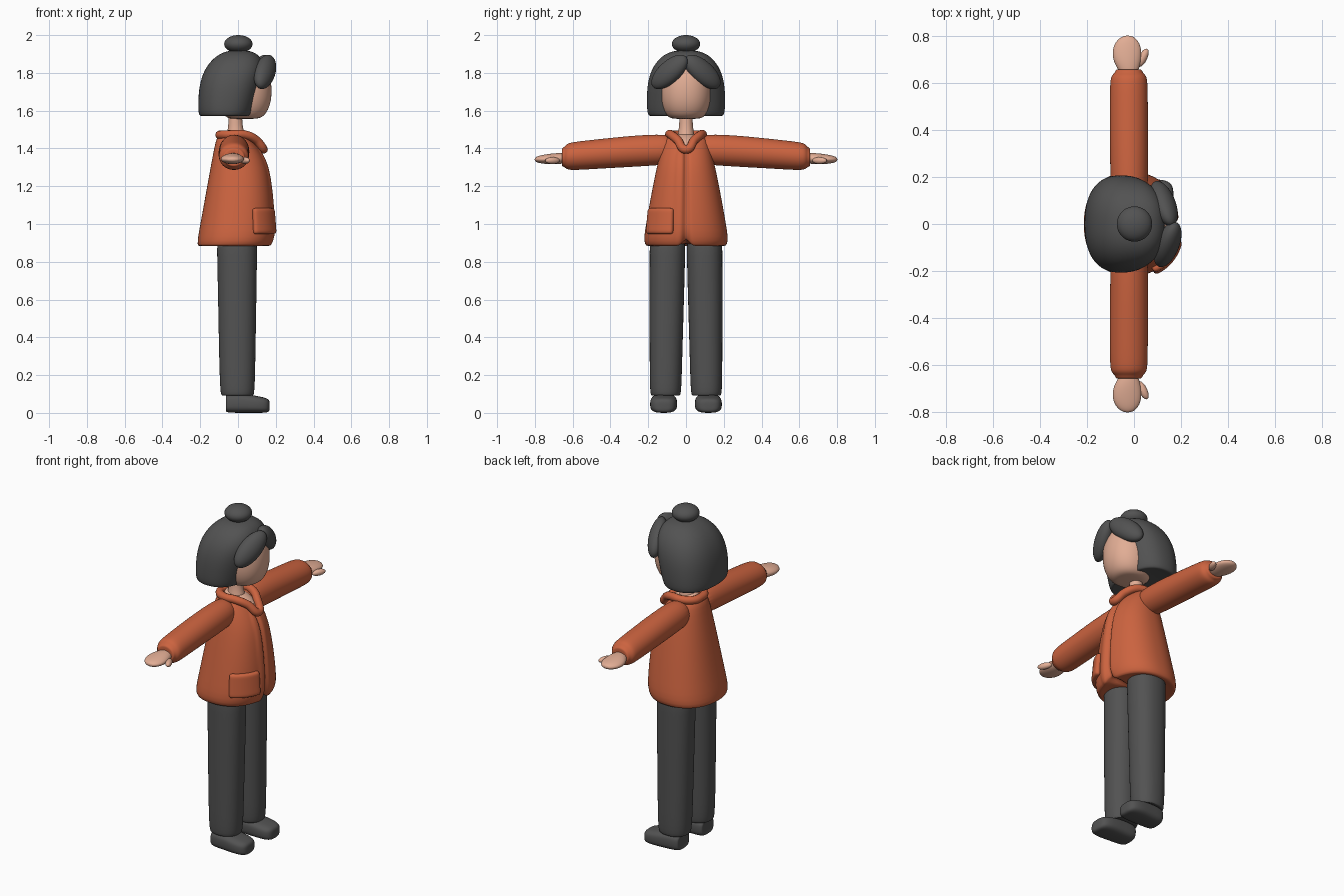
import bpy, bmesh, math
from mathutils import Vector, Matrix

if "Cube" in bpy.data.objects:
    bpy.data.objects.remove(bpy.data.objects["Cube"])


def material(name, rgb):
    m = bpy.data.materials.new(name)
    m.diffuse_color = (*rgb, 1)
    m.use_nodes = True
    m.node_tree.nodes["Principled BSDF"].inputs["Base Color"].default_value = m.diffuse_color
    return m


ORANGE = material("coat_orange", (0.60, 0.125, 0.05))
SKIN = material("skin", (0.76, 0.42, 0.30))
GREY = material("dark_grey", (0.085, 0.085, 0.085))


def finish(bm, name, mat, levels=2):
    bmesh.ops.recalc_face_normals(bm, faces=bm.faces)
    me = bpy.data.meshes.new(name)
    bm.to_mesh(me)
    bm.free()
    me.materials.append(mat)
    for p in me.polygons:
        p.use_smooth = True
    ob = bpy.data.objects.new(name, me)
    bpy.context.collection.objects.link(ob)
    if levels:
        ob.modifiers.new("smooth", 'SUBSURF').levels = levels
        ob.modifiers["smooth"].render_levels = levels
    return ob


def sq(v, p):
    return math.copysign(abs(v) ** (2 / p), v)


def loft(name, mat, keys, axis='z', side=1, p=2.0, seg=24, levels=2, tweak=None):
    """Rings (t, centre_a, centre_b, radius_a, radius_b) stacked along an axis."""
    bm = bmesh.new()
    rings = []
    for t, ca, cb, ra, rb in keys:
        ring = []
        for i in range(seg):
            a = 2 * math.pi * i / seg
            u, v = ca + ra * sq(math.cos(a), p), cb + rb * sq(math.sin(a), p)
            co = {'z': (u, v, t), 'y': (u, t, v), 'x': (t, u, v)}[axis]
            co = Vector((co[0], co[1] * side, co[2]))
            ring.append(bm.verts.new(tweak(co) if tweak else co))
        rings.append(ring)
    for r, s in zip(rings, rings[1:]):
        for i in range(seg):
            j = (i + 1) % seg
            bm.faces.new((r[i], r[j], s[j], s[i]))
    bm.faces.new(rings[0])
    bm.faces.new(rings[-1])
    return finish(bm, name, mat, levels)


def spans(rows):
    """Turn (z, x_back, x_front, half_width) rows into ring keys."""
    return [(z, (a + b) / 2, 0, (b - a) / 2, w) for z, a, b, w in rows]


def ellipsoid(name, mat, centre, radii, rot=Matrix.Identity(3)):
    bm = bmesh.new()
    m = Matrix.Translation(centre) @ rot.to_4x4() @ Matrix.Diagonal((*radii, 1))
    bmesh.ops.create_uvsphere(bm, u_segments=40, v_segments=24, radius=1, matrix=m)
    return finish(bm, name, mat, 0)


def tube(name, mat, pts, radius, closed=False):
    cu = bpy.data.curves.new(name, 'CURVE')
    cu.dimensions = '3D'
    cu.bevel_depth, cu.bevel_resolution = radius, 4
    cu.use_fill_caps = True
    sp = cu.splines.new('BEZIER')
    sp.bezier_points.add(len(pts) - 1)
    for b, c in zip(sp.bezier_points, pts):
        b.co = c
        b.handle_left_type = b.handle_right_type = 'AUTO'
    sp.use_cyclic_u = closed
    cu.materials.append(mat)
    ob = bpy.data.objects.new(name, cu)
    bpy.context.collection.objects.link(ob)
    bpy.ops.object.select_all(action='DESELECT')
    ob.select_set(True)
    bpy.context.view_layer.objects.active = ob
    bpy.ops.object.convert(target='MESH')
    bpy.ops.object.shade_smooth()


# Coat body: front groove, hem notch and a neckline dipping to the front
def coat_shape(c):
    if c.x > 0.03:
        top = min(1, max(0, (c.z - 1.33) / 0.13))
        c.z -= 0.65 * (c.x - 0.03) * top
        g = math.exp(-(c.y / 0.009) ** 2)
        c.x -= 0.022 * g
        if c.z < 0.94:
            c.z += 0.04 * math.exp(-(c.y / 0.02) ** 2)
        if -0.055 < c.y < -0.005 and c.x > 0.1:
            c.x += 0.006
    return c


loft("coat_body", ORANGE, spans([
    (0.895, -0.19, 0.14, 0.18), (0.88, -0.208, 0.162, 0.203), (0.89, -0.215, 0.175, 0.218),
    (0.93, -0.212, 0.19, 0.223), (1.0, -0.199, 0.191, 0.211), (1.1, -0.181, 0.186, 0.194),
    (1.2, -0.163, 0.176, 0.175), (1.3, -0.145, 0.160, 0.155), (1.4, -0.126, 0.132, 0.130),
    (1.45, -0.115, 0.105, 0.108), (1.475, -0.10, 0.075, 0.085)]),
    p=2.25, seg=96, levels=1, tweak=coat_shape)

# Collar
half = [(0.095, 0.045, 1.445), (0.04, 0.078, 1.472), (-0.03, 0.085, 1.474), (-0.085, 0.05, 1.472)]
ring = [(0.135, 0, 1.395)] + half + [(-0.097, 0, 1.472)] + [(x, -y, z) for x, y, z in half[::-1]]
tube("collar", ORANGE, ring, 0.023, True)

# Curved pocket wrapped on the coat front
bm = bmesh.new()
grid = []
for k in range(6):
    z = 0.945 + 0.14 * k / 5
    row = []
    for i in range(7):
        a = -0.27 - 0.92 * i / 6
        s = 1 - 0.4 * (z - 1)
        row.append(bm.verts.new((-0.003 + 0.198 * s * sq(math.cos(a), 2.25),
                                 0.213 * s * sq(math.sin(a), 2.25), z)))
    grid.append(row)
for r, s in zip(grid, grid[1:]):
    for i in range(6):
        bm.faces.new((r[i], r[i + 1], s[i + 1], s[i]))
pocket = finish(bm, "pocket", ORANGE, 0)
so = pocket.modifiers.new("thickness", 'SOLIDIFY')
so.thickness, so.offset = 0.036, 0
su = pocket.modifiers.new("smooth", 'SUBSURF')
su.levels = su.render_levels = 2

# Neck and the skin inside the neckline
loft("neck", SKIN, [(1.43, -0.01, 0, 0.06, 0.055), (1.48, -0.012, 0, 0.046, 0.042),
                    (1.53, -0.014, 0, 0.036, 0.035), (1.62, -0.014, 0, 0.036, 0.035)])
ellipsoid("neckline_skin", SKIN, (0.015, 0, 1.44), (0.1, 0.065, 0.04), Matrix.Rotation(0.35, 3, 'Y'))

# Head
loft("head", SKIN, spans([
    (1.556, -0.03, 0.09, 0.06), (1.562, -0.06, 0.125, 0.09), (1.59, -0.09, 0.155, 0.117),
    (1.65, -0.11, 0.178, 0.136), (1.73, -0.12, 0.181, 0.140), (1.81, -0.11, 0.165, 0.128),
    (1.87, -0.08, 0.12, 0.09)]), p=2.15)

# Bobbed hair with the face hollow cut out
hair = loft("hair", GREY, spans([
    (1.58, -0.18, 0.045, 0.17), (1.568, -0.20, 0.07, 0.193), (1.585, -0.211, 0.082, 0.206),
    (1.65, -0.212, 0.10, 0.209), (1.74, -0.205, 0.125, 0.206), (1.82, -0.178, 0.142, 0.184),
    (1.88, -0.13, 0.125, 0.14), (1.912, -0.075, 0.085, 0.088), (1.92, -0.025, 0.035, 0.03)]),
    p=2.35, seg=32)
cutter = loft("face_cutter", GREY, [(z, 0.16, 0, 0.15 * s, 0.143 * s) for z, s in
              ((1.45, 0.95), (1.55, 0.98), (1.70, 1.0), (1.78, 0.92), (1.84, 0.6), (1.86, 0.2))])
cutter.hide_render = True
cutter.hide_set(True)
cut = hair.modifiers.new("face_hollow", 'BOOLEAN')
cut.operation, cut.object, cut.solver = 'DIFFERENCE', cutter, 'EXACT'

# Bun and swept fringe
ellipsoid("hair_bun", GREY, (0.002, 0, 1.953), (0.075, 0.075, 0.047))
for side, label, back in ((-1, "right", 0), (1, "left", 0.016)):
    d = Vector((-0.06, side * 0.17, -0.15)).normalized()
    n = Vector((0.85, side * 0.5, 0.25))
    n = (n - d * n.dot(d)).normalized()
    rot = Matrix((d, n, d.cross(n))).transposed()
    ellipsoid("fringe_" + label, GREY, (0.143 - back, side * 0.087, 1.805), (0.122, 0.048, 0.062), rot)

# Limbs on both sides
for side, label in ((-1, "right"), (1, "left")):
    loft("sleeve_" + label, ORANGE, [
        (0.05, -0.02, 1.395, 0.07, 0.075), (0.15, -0.02, 1.393, 0.08, 0.083),
        (0.3, -0.021, 1.384, 0.082, 0.083), (0.45, -0.022, 1.372, 0.082, 0.079),
        (0.59, -0.022, 1.360, 0.081, 0.076), (0.63, -0.022, 1.357, 0.077, 0.070),
        (0.642, -0.022, 1.355, 0.060, 0.054), (0.658, -0.022, 1.353, 0.056, 0.048),
        (0.657, -0.022, 1.352, 0.042, 0.035)], 'y', side)
    loft("hand_" + label, SKIN, [
        (0.63, -0.022, 1.348, 0.032, 0.024), (0.66, -0.024, 1.347, 0.046, 0.029),
        (0.70, -0.03, 1.345, 0.062, 0.030), (0.75, -0.03, 1.343, 0.062, 0.025),
        (0.785, -0.028, 1.342, 0.043, 0.018), (0.802, -0.027, 1.342, 0.016, 0.008)], 'y', side)
    ellipsoid("thumb_" + label, SKIN, (0.038, side * 0.707, 1.336), (0.018, 0.042, 0.018),
              Matrix.Rotation(-side * 0.45, 3, 'Z'))
    loft("trouser_leg_" + label, GREY, [
        (0.10, -0.003, 0.108, 0.07, 0.062), (0.088, -0.003, 0.108, 0.083, 0.075),
        (0.105, -0.003, 0.108, 0.092, 0.084), (0.30, -0.004, 0.106, 0.097, 0.087),
        (0.60, -0.004, 0.102, 0.102, 0.092), (0.86, -0.005, 0.098, 0.107, 0.095),
        (0.95, -0.005, 0.098, 0.107, 0.095)], 'z', side, p=2.25)
    loft("shoe_" + label, GREY, [
        (-0.06, 0.115, 0.05, 0.035, 0.03), (-0.069, 0.115, 0.05, 0.054, 0.042),
        (-0.05, 0.115, 0.051, 0.066, 0.051), (0.03, 0.117, 0.051, 0.070, 0.051),
        (0.09, 0.119, 0.046, 0.073, 0.046), (0.14, 0.119, 0.041, 0.067, 0.041),
        (0.163, 0.119, 0.038, 0.048, 0.034), (0.168, 0.119, 0.037, 0.02, 0.018)],
        'x', side, p=3)
